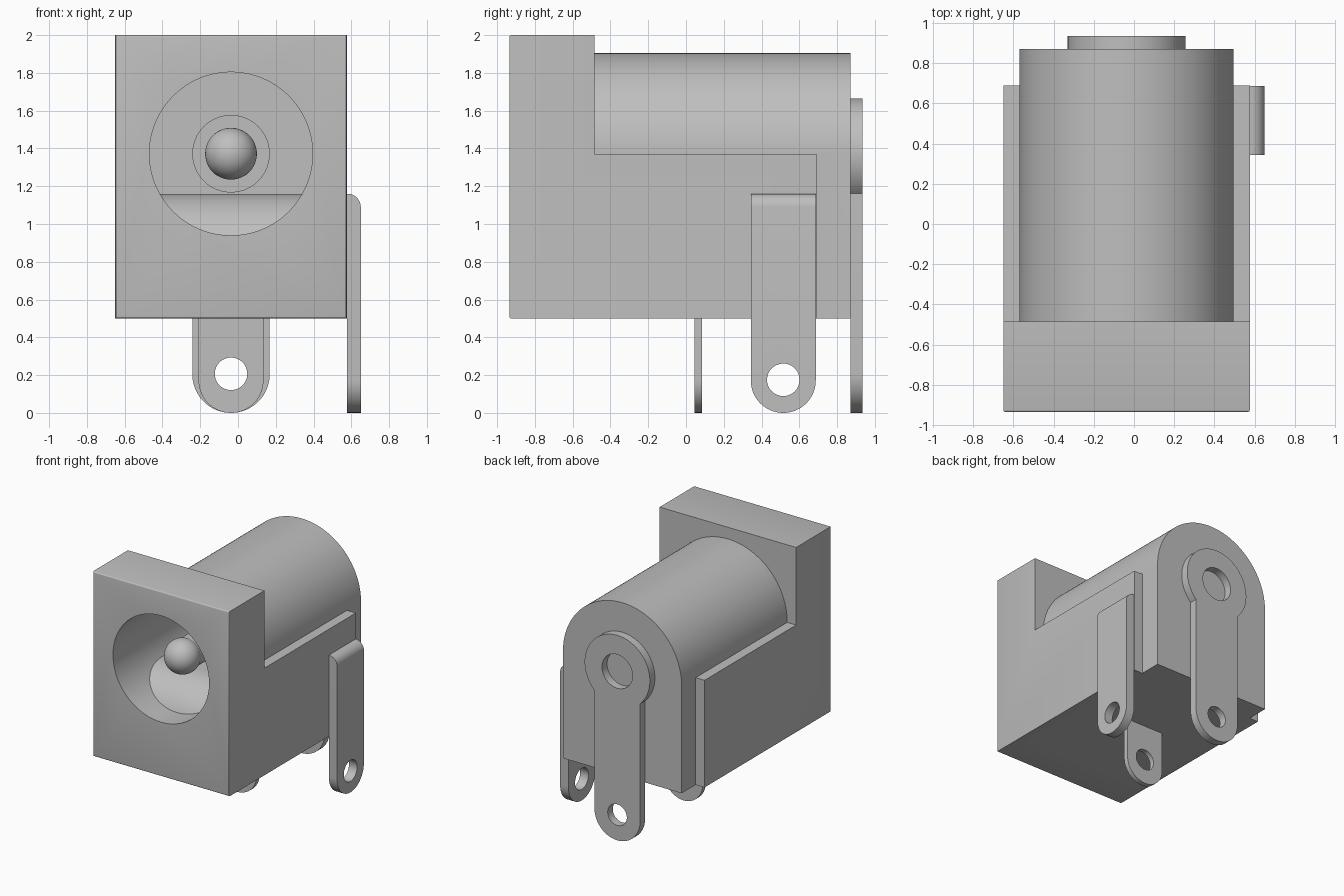
import bpy, bmesh
from math import radians, degrees, cos, sin, acos
from mathutils import Matrix

if "Cube" in bpy.data.objects:
    bpy.data.objects.remove(bpy.data.objects["Cube"])

GREY = (0.52, 0.52, 0.52, 1)
mat = bpy.data.materials.new("plain grey")
mat.use_nodes = True
mat.diffuse_color = GREY
bsdf = next(n for n in mat.node_tree.nodes if n.type == 'BSDF_PRINCIPLED')
bsdf.inputs["Base Color"].default_value = GREY

CX, CZ = -0.037, 1.372      # socket axis
BOTTOM, SPLIT = 0.5, 1.37   # body underside, slab top


def arc(u, v, r, a0, a1, n=32):
    """Points on an arc, angles in degrees."""
    return [(u + r * cos(radians(a0 + (a1 - a0) * i / n)),
             v + r * sin(radians(a0 + (a1 - a0) * i / n))) for i in range(n + 1)]


def circle(u, v, r, n=64):
    return arc(u, v, r, 0, 360, n)[:-1]


def add_object(name, bm):
    bmesh.ops.recalc_face_normals(bm, faces=bm.faces)
    mesh = bpy.data.meshes.new(name)
    bm.to_mesh(mesh)
    bm.free()
    mesh.materials.append(mat)
    ob = bpy.data.objects.new(name, mesh)
    bpy.context.collection.objects.link(ob)
    return ob


def prism(name, profile, axis, start, end, round_edges=None, radius=0, segments=1):
    """Extrude a (u, z) profile along x or y, optionally rounding chosen edges."""
    bm = bmesh.new()

    def place(u, v, d):
        return (d, u, v) if axis == 'x' else (u, d, v)
    rings = [[bm.verts.new(place(u, v, d)) for u, v in profile] for d in (start, end)]
    for ring in rings:
        bm.faces.new(ring)
    n = len(profile)
    for i in range(n):
        j = (i + 1) % n
        bm.faces.new((rings[0][i], rings[0][j], rings[1][j], rings[1][i]))
    if round_edges:
        edges = [e for e in bm.edges if all(round_edges(v.co) for v in e.verts)]
        bmesh.ops.bevel(bm, geom=edges, offset=radius, segments=segments,
                        profile=0.5, affect='EDGES')
    return add_object(name, bm)


def activate(ob):
    bpy.ops.object.select_all(action='DESELECT')
    ob.select_set(True)
    bpy.context.view_layer.objects.active = ob


def combine(ob, tool, operation):
    """Apply a boolean and discard the tool."""
    activate(ob)
    mod = ob.modifiers.new("boolean", 'BOOLEAN')
    mod.operation, mod.solver, mod.object = operation, 'EXACT', tool
    bpy.ops.object.modifier_apply(modifier=mod.name)
    bpy.data.objects.remove(tool)


def smooth(ob):
    activate(ob)
    bpy.ops.object.shade_smooth_by_angle(angle=radians(30))


# Housing: stepped block with a rounded barrel behind it
left, right = -0.65, 0.576
front, step, slab_end, back = -0.935, -0.485, 0.69, 0.87
housing = prism("housing",
                [(front, BOTTOM), (slab_end, BOTTOM), (slab_end, SPLIT),
                 (step, SPLIT), (step, 2), (front, 2)],
                'x', left, right, lambda c: c.y < front + 0.001, 0.01, 3)
R = 0.533
barrel = prism("barrel", [(CX - R, BOTTOM), (CX + R, BOTTOM)] + arc(CX, CZ, R, 0, 180, 64),
               'y', -0.6, back)
combine(housing, barrel, 'UNION')

# Plug socket bored into the front
bore = prism("bore", circle(CX, CZ, 0.432, 96), 'y', -1.1, 0.6)
combine(housing, bore, 'DIFFERENCE')
smooth(housing)

# Centre contact: collar, shaft and ball tip
smooth(prism("pin_collar", circle(CX, CZ, 0.205), 'y', 0.5, 0.63))
smooth(prism("centre_pin", circle(CX, CZ, 0.12), 'y', -0.66, 0.55))
bm = bmesh.new()
bmesh.ops.create_uvsphere(bm, u_segments=48, v_segments=24, radius=0.137,
                          matrix=Matrix.Translation((CX, -0.66, CZ)))
smooth(add_object("pin_tip", bm))

# Curved spring contact in the floor of the socket
spring = arc(-0.4, 0.8, 0.36, 180, 90) + [(0.62, 1.16), (0.62, 0.8)]
smooth(prism("spring_contact", spring, 'x', CX - 0.42, CX + 0.42))


def drill(ob, u, v, r, axis, start, end):
    combine(ob, prism("drill", circle(u, v, r, 48), axis, start, end), 'DIFFERENCE')


# Rear terminal: round head on a long tab
w, head = 0.205, 0.293
lean = degrees(acos(w / head))
rear = prism("rear_terminal",
             arc(CX, w, w, 180, 360) + arc(CX, CZ, head, -lean, 180 + lean, 64),
             'y', back, 0.935)
drill(rear, CX, 0.207, 0.086, 'y', 0.8, 1)
drill(rear, CX, CZ, 0.137, 'y', 0.8, 1)
smooth(rear)

# Side terminal: tab folded into the body at its top
w, mid = 0.172, 0.515
side = prism("side_terminal",
             arc(mid, w, w, 180, 360) + [(mid + w, 1.16), (mid - w, 1.16)],
             'x', right, 0.65, lambda c: c.x > 0.64 and c.z > 1.1, 0.07, 8)
drill(side, mid, 0.175, 0.086, 'x', 0.5, 0.8)
smooth(side)

# Lower terminal: short tab under the body
lower = prism("lower_terminal",
              arc(CX, w, w, 180, 360) + [(CX + w, 0.6), (CX - w, 0.6)],
              'y', 0.045, 0.085)
drill(lower, CX, 0.207, 0.086, 'y', -0.1, 0.2)
smooth(lower)
